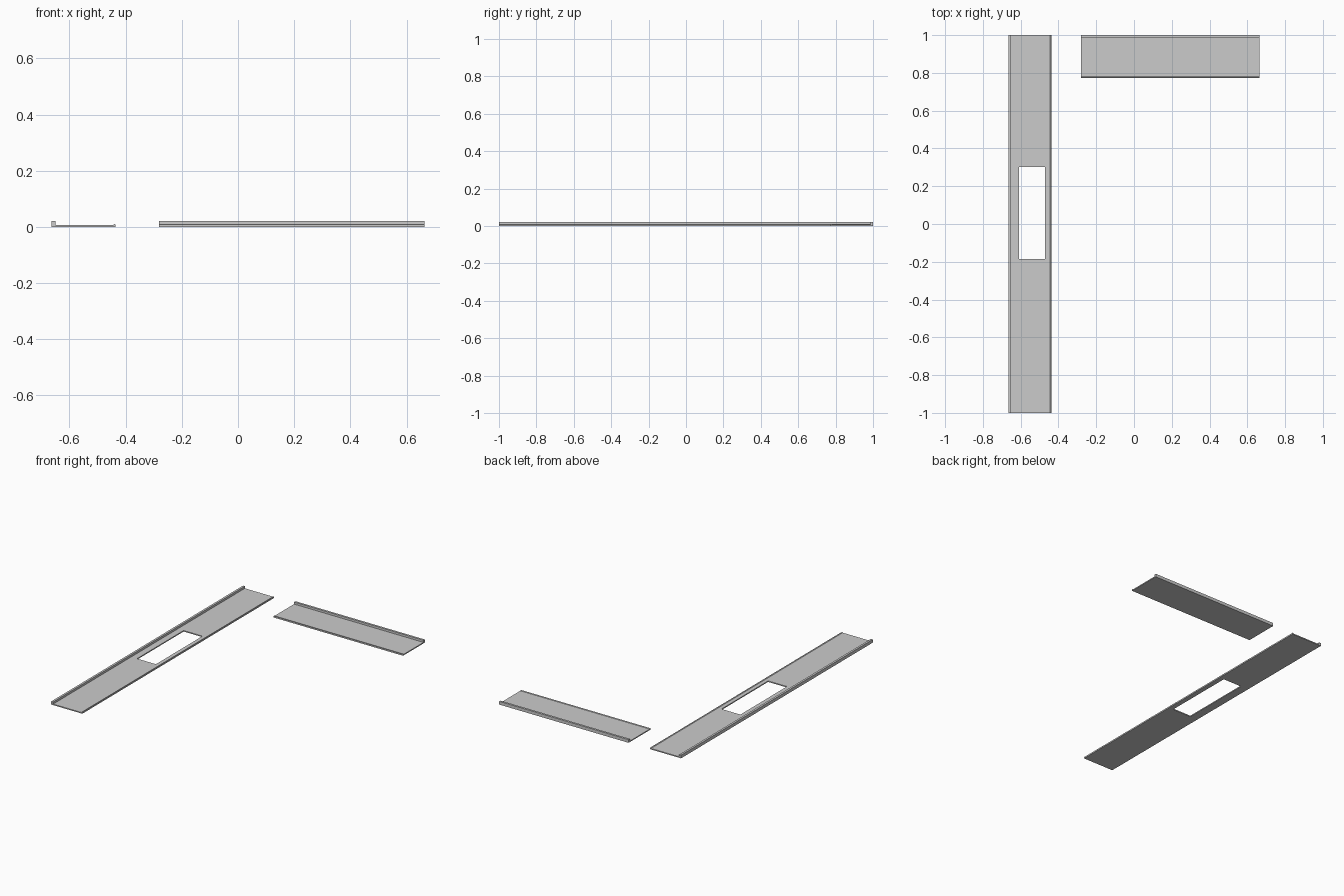
import bpy
import bmesh
from mathutils import Matrix, Vector

cube = bpy.data.objects.get("Cube")
if cube:
    bpy.data.objects.remove(cube, do_unlink=True)

stone = bpy.data.materials.new("pale_grey")
stone.use_nodes = True
grey = (0.6, 0.6, 0.6, 1)
stone.diffuse_color = grey
stone.node_tree.nodes["Principled BSDF"].inputs["Base Color"].default_value = grey

# Cross-section from the wall (0) to the front edge: upstand, slab, raised drip lip
DEPTH = 0.227
PROFILE = [(0, 0), (DEPTH, 0), (DEPTH, 0.009), (DEPTH - 0.002, 0.011),
           (DEPTH - 0.004, 0.011), (DEPTH - 0.008, 0.007),
           (0.014, 0.007), (0.014, 0.021), (0, 0.021)]


def finish(name, bm):
    bmesh.ops.recalc_face_normals(bm, faces=bm.faces)
    mesh = bpy.data.meshes.new(name)
    bm.to_mesh(mesh)
    bm.free()
    mesh.materials.append(stone)
    obj = bpy.data.objects.new(name, mesh)
    bpy.context.collection.objects.link(obj)
    return obj


def worktop(name, start, across, along, length):
    """Sweep the cross-section from start in the direction along."""
    start, across, along = Vector(start), Vector(across), Vector(along)
    bm = bmesh.new()
    verts = [bm.verts.new(start + across * d + Vector((0, 0, z))) for d, z in PROFILE]
    face = bm.faces.new(verts)
    swept = bmesh.ops.extrude_face_region(bm, geom=[face])["geom"]
    moved = [v for v in swept if isinstance(v, bmesh.types.BMVert)]
    bmesh.ops.translate(bm, verts=moved, vec=along * length)
    return finish(name, bm)


# Long run against the side wall, short run against the back wall
long_top = worktop("long_worktop", (-0.664, -1, 0), (1, 0, 0), (0, 1, 0), 2)
short_top = worktop("short_worktop", (-0.281, 1, 0), (0, -1, 0), (1, 0, 0), 0.945)

# Rectangular sink opening through the long run
bm = bmesh.new()
bmesh.ops.create_cube(bm, size=1, matrix=Matrix.Translation((-0.539, 0.058, 0))
                      @ Matrix.Diagonal((0.138, 0.486, 0.1, 1)))
cutter = finish("sink_cutter", bm)
cutter.hide_render = True
cut = long_top.modifiers.new("sink_opening", "BOOLEAN")
cut.operation = "DIFFERENCE"
cut.solver = "EXACT"
cut.object = cutter
bpy.context.view_layer.objects.active = long_top
bpy.ops.object.modifier_apply(modifier=cut.name)
bpy.data.objects.remove(cutter, do_unlink=True)
